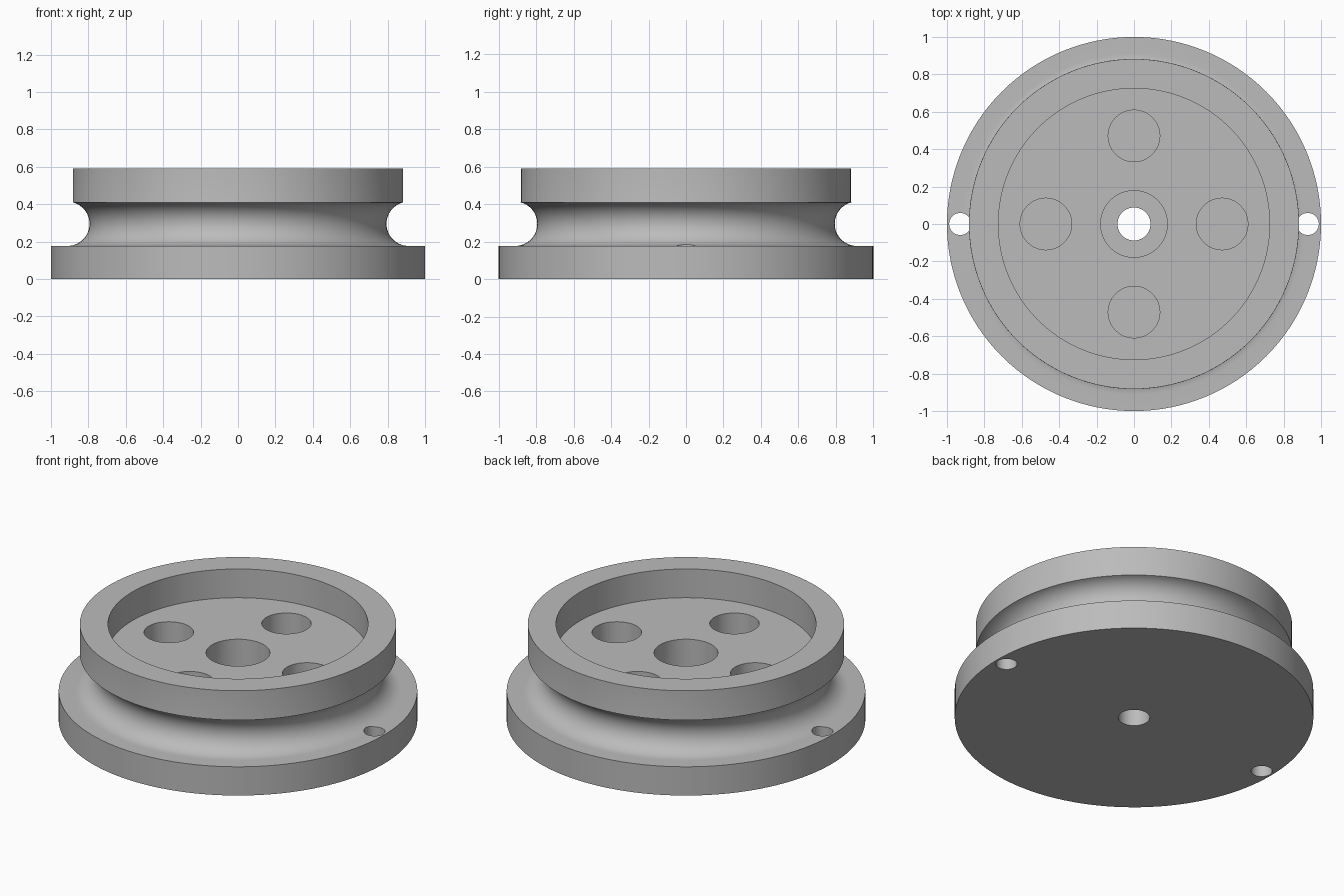
import bpy, bmesh
from math import cos, sin, pi, radians
from mathutils import Vector

cube = bpy.data.objects.get("Cube")
if cube:
    bpy.data.objects.remove(cube, do_unlink=True)

FLANGE_TOP = 0.177   # top of the wide lower flange
WEB_TOP = 0.413      # floor of the upper recess
HEIGHT = 0.59
RIM = 0.882
GROOVE_R = 0.118
SEGMENTS = 128

grey = bpy.data.materials.new("machined_grey")
grey.use_nodes = True
colour = (0.5, 0.5, 0.5, 1)
grey.diffuse_color = colour
grey.node_tree.nodes["Principled BSDF"].inputs["Base Color"].default_value = colour


def lathe(name, profile):
    """Revolve a closed (radius, z) profile around the z axis."""
    bm = bmesh.new()
    verts = [bm.verts.new((r, 0, z)) for r, z in profile]
    edges = [bm.edges.new((a, b)) for a, b in zip(verts, verts[1:] + verts[:1])]
    bmesh.ops.spin(bm, geom=verts + edges, cent=(0, 0, 0), axis=(0, 0, 1),
                   angle=2 * pi, steps=SEGMENTS, use_merge=True)
    bmesh.ops.remove_doubles(bm, verts=bm.verts[:], dist=1e-5)
    bmesh.ops.recalc_face_normals(bm, faces=bm.faces[:])
    mesh = bpy.data.meshes.new(name)
    bm.to_mesh(mesh)
    bm.free()
    obj = bpy.data.objects.new(name, mesh)
    bpy.context.collection.objects.link(obj)
    return obj


def drill(target, x, y, radius, z0, z1):
    """Cut a vertical round hole between two heights."""
    bpy.ops.mesh.primitive_cylinder_add(vertices=64, radius=radius, depth=z1 - z0,
                                        location=(x, y, (z0 + z1) / 2))
    cutter = bpy.context.object
    cutter.name = "hole_cutter"
    cutter.hide_render = True
    bpy.context.view_layer.objects.active = target
    mod = target.modifiers.new("hole", 'BOOLEAN')
    mod.operation = 'DIFFERENCE'
    mod.solver = 'EXACT'
    mod.object = cutter
    bpy.ops.object.modifier_apply(modifier=mod.name)
    bpy.data.objects.remove(cutter, do_unlink=True)


# Round rope groove between the flanges, stopping at the upper rim
groove_x, groove_z = 0.912, FLANGE_TOP + GROOVE_R
start, end = radians(270), radians(104.5)
groove = [(groove_x + GROOVE_R * cos(a), groove_z + GROOVE_R * sin(a))
          for a in (start + (end - start) * i / 24 for i in range(25))]

# Wheel body with bore, counterbore and upper recess
profile = [(0.088, 0), (1, 0), (1, FLANGE_TOP)] + groove + [
    (RIM, WEB_TOP), (RIM, HEIGHT), (0.725, HEIGHT), (0.725, WEB_TOP),
    (0.178, WEB_TOP), (0.178, FLANGE_TOP), (0.088, FLANGE_TOP)]
wheel = lathe("pulley_wheel", profile)
wheel.data.materials.append(grey)

# Four blind pockets in the web
for i in range(4):
    a = i * pi / 2
    drill(wheel, 0.471 * cos(a), 0.471 * sin(a), 0.138, FLANGE_TOP, HEIGHT)

# Two small through holes in the lower flange
for side in (-1, 1):
    drill(wheel, side * 0.929, 0, 0.059, -0.1, groove_z)

# Smooth curved walls, sharp rims
bpy.ops.object.select_all(action='DESELECT')
wheel.select_set(True)
bpy.context.view_layer.objects.active = wheel
bpy.ops.object.shade_smooth_by_angle(angle=radians(30))
